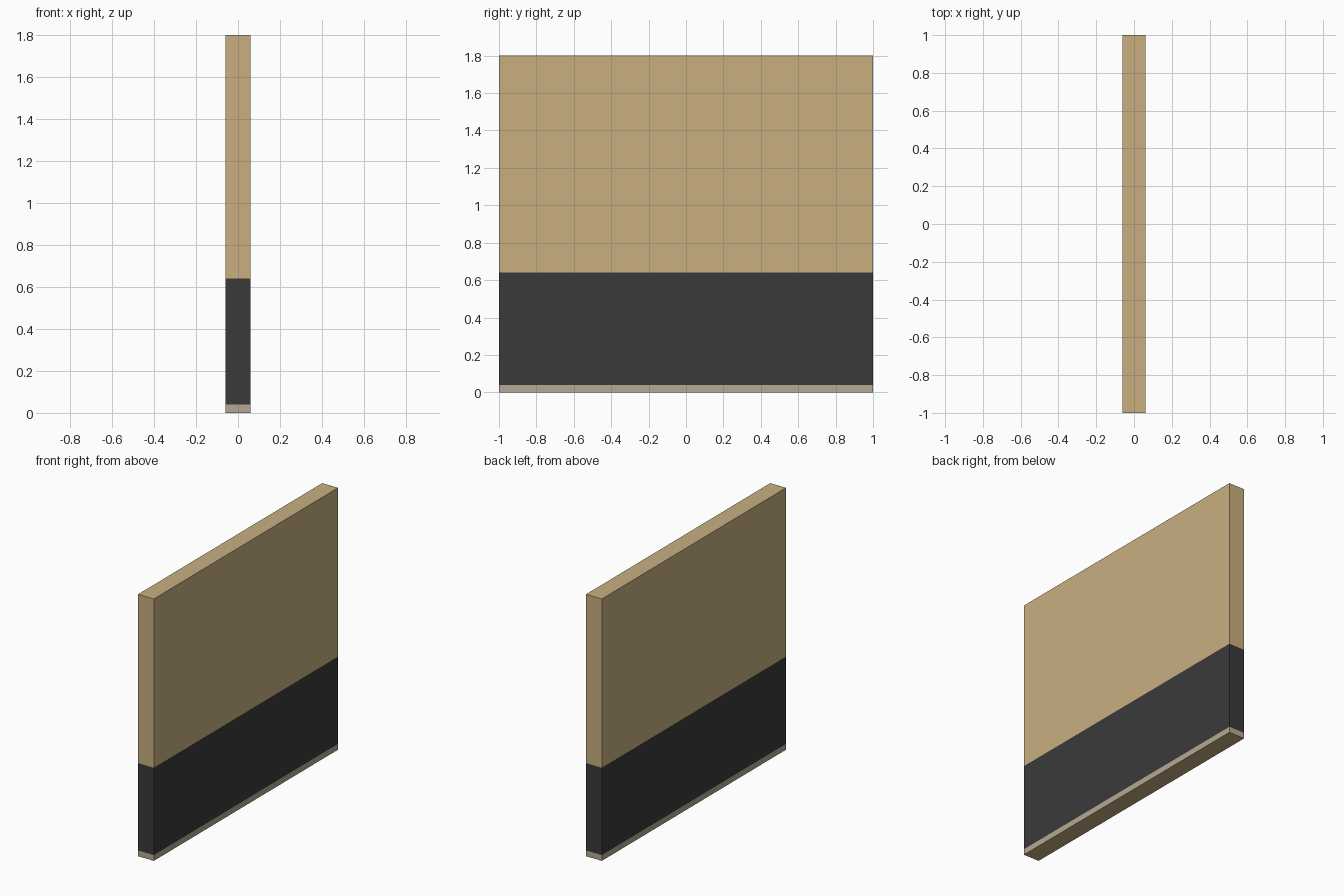
import bpy, bmesh
from mathutils import Matrix

if "Cube" in bpy.data.objects:
    bpy.data.objects.remove(bpy.data.objects["Cube"])

HX, HY, H = 0.06, 1.0, 1.8
SKIRT_TOP, DARK_TOP = 0.04, 0.64


def material(name, srgb):
    m = bpy.data.materials.new(name)
    lin = [(c / 255 / 12.92) if c < 11 else ((c / 255 + 0.055) / 1.055) ** 2.4 for c in srgb]
    m.diffuse_color = (*lin, 1.0)
    m.use_nodes = True
    m.node_tree.nodes["Principled BSDF"].inputs["Base Color"].default_value = m.diffuse_color
    return m


# Solid wall slab
bm = bmesh.new()
bmesh.ops.create_cube(bm, size=1.0, matrix=Matrix.Translation((0, 0, H / 2))
                      @ Matrix.Diagonal((2 * HX, 2 * HY, H, 1)))

# Cut the painted bands into the sides
for z in (SKIRT_TOP, DARK_TOP):
    bmesh.ops.bisect_plane(bm, geom=bm.verts[:] + bm.edges[:] + bm.faces[:],
                           plane_co=(0, 0, z), plane_no=(0, 0, 1))
bm.normal_update()

# Colour by height; the underside keeps the plaster colour
for f in bm.faces:
    z = f.calc_center_median().z
    if abs(f.normal.z) > 0.5 or z > DARK_TOP:
        f.material_index = 0
    else:
        f.material_index = 1 if z > SKIRT_TOP else 2

mesh = bpy.data.meshes.new("wall_panel")
bm.to_mesh(mesh)
bm.free()
for m in (material("tan plaster", (200, 175, 128)),
          material("charcoal band", (58, 58, 58)),
          material("pale skirting", (180, 170, 146))):
    mesh.materials.append(m)
wall = bpy.data.objects.new("wall_panel", mesh)
bpy.context.collection.objects.link(wall)
